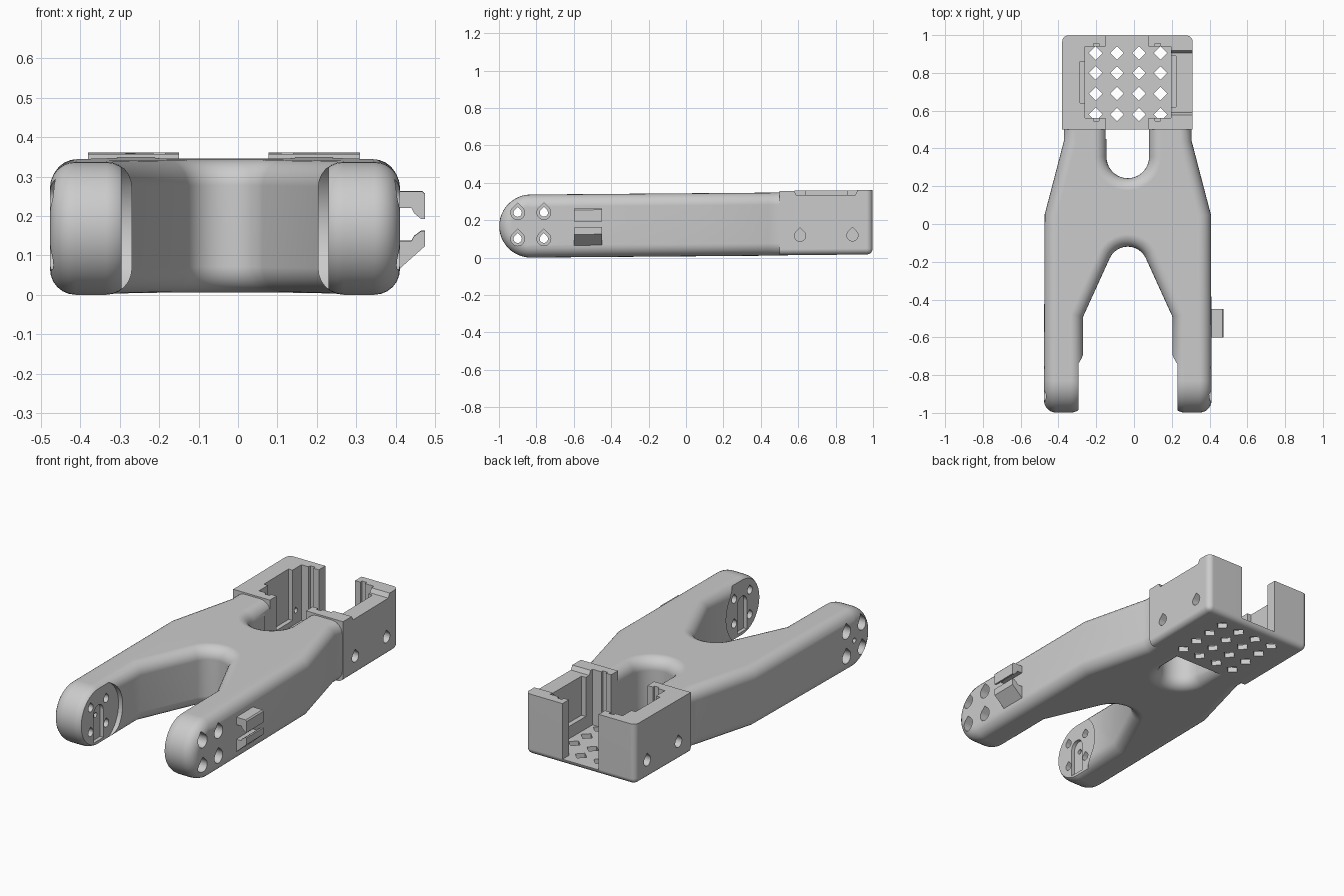
import bpy, bmesh, math

if "Cube" in bpy.data.objects:
    bpy.data.objects.remove(bpy.data.objects["Cube"])

C = -0.033           # centre line of the body in x
H = 0.337            # body thickness
R = H / 2
PIVOT = -0.83        # y of the fork pivot


def to_object(bm, name):
    bmesh.ops.recalc_face_normals(bm, faces=bm.faces[:])
    me = bpy.data.meshes.new(name)
    bm.to_mesh(me)
    bm.free()
    ob = bpy.data.objects.new(name, me)
    bpy.context.collection.objects.link(ob)
    return ob


def prism_bm(pts, axis, a, b):
    """Extrude a 2D outline along an axis from a to b."""
    place = {'x': lambda p, t: (t, p[0], p[1]),
             'y': lambda p, t: (p[0], t, p[1]),
             'z': lambda p, t: (p[0], p[1], t)}[axis]
    bm = bmesh.new()
    lo = [bm.verts.new(place(p, a)) for p in pts]
    hi = [bm.verts.new(place(p, b)) for p in pts]
    bm.faces.new(lo)
    bm.faces.new(hi)
    n = len(pts)
    for i in range(n):
        j = (i + 1) % n
        bm.faces.new((lo[i], lo[j], hi[j], hi[i]))
    return bm


def prism(name, pts, axis, a, b):
    return to_object(prism_bm(pts, axis, a, b), name)


def rect(x0, x1, y0, y1):
    return [(x0, y0), (x1, y0), (x1, y1), (x0, y1)]


def arc(cx, cy, r, a0, a1, n):
    return [(cx + r * math.cos(math.radians(a0 + (a1 - a0) * i / n)),
             cy + r * math.sin(math.radians(a0 + (a1 - a0) * i / n))) for i in range(n + 1)]


def teardrop(cy, cz, r):
    return arc(cy, cz, r, 135, 405, 18) + [(cy, cz + r * 1.414)]


def apply(ob, mod):
    bpy.context.view_layer.objects.active = ob
    bpy.ops.object.modifier_apply(modifier=mod.name)


def boolean(ob, other, op='DIFFERENCE'):
    m = ob.modifiers.new("bool", 'BOOLEAN')
    m.operation, m.solver, m.object = op, 'EXACT', other
    apply(ob, m)
    bpy.data.objects.remove(other)


# Forked body: plan outline, with the two leg ends closed by half cylinders
right = [(0.338, 0.6), (0.338, 0.44), (0.44, 0.05), (0.444, PIVOT), (0.236, PIVOT), (0.236, -0.49)]
outline = (right + arc(0, -0.225, 0.105, 25, 155, 16)
           + [(-x, y) for x, y in reversed(right)]
           + [(-0.1125, 0.6)] + arc(0, 0.355, 0.1125, 180, 360, 20) + [(0.1125, 0.6)])
bm = bmesh.new()
cols = []
for x, y in outline:
    if y == PIVOT:
        side = [(PIVOT + py, R + pz) for py, pz in arc(0, 0, R, -90, -270, 24)]
    else:
        side = [(y, 0), (y, H)]
    cols.append([bm.verts.new((x + C, py, pz)) for py, pz in side])
bm.faces.new([c[0] for c in cols])
bm.faces.new([c[-1] for c in cols])
for i, p in enumerate(cols):
    q = cols[(i + 1) % len(cols)]
    if len(p) > 2 and len(q) > 2:
        for k in range(len(p) - 1):
            bm.faces.new((p[k], q[k], q[k + 1], p[k + 1]))
    else:
        bm.faces.new(p + q[::-1])
body = to_object(bm, "forked_arm_body")
bev = body.modifiers.new("round", 'BEVEL')
bev.width, bev.segments, bev.limit_method = 0.065, 6, 'ANGLE'
bev.angle_limit = math.radians(40)
bev.use_clamp_overlap = False
apply(body, bev)

# Motor box at the back, rounded along the bottom and back corners
bm = prism_bm(rect(C - 0.347, C + 0.343, 0.5, 0.998), 'z', 0.002, 0.346)
edges = []
for e in bm.edges:
    a, b = (v.co for v in e.verts)
    bottom = a.z < 0.01 and b.z < 0.01 and not (a.y < 0.51 and b.y < 0.51)
    corner = a.y > 0.9 and b.y > 0.9 and abs(a.x - b.x) < 0.01
    if bottom or corner:
        edges.append(e)
bmesh.ops.bevel(bm, geom=edges, offset=0.032, segments=5, profile=0.5, affect='EDGES')
boolean(body, to_object(bm, "motor_box"), 'UNION')

# Box pocket, back opening, side notch, wall slots and corner grooves
FLOOR = 0.03
for x0, x1, y0, y1, z in ((-0.26, 0.195, 0.56, 0.94, FLOOR),
                          (-0.15, 0.0775, 0.45, 1.1, FLOOR),
                          (-0.285, -0.2, 0.64, 0.86, 0.06),
                          (0.1, 0.222, 0.62, 0.89, 0.1),
                          (-0.215, -0.185, 0.545, 0.956, 0.06),
                          (0.11, 0.14, 0.545, 0.956, 0.06)):
    boolean(body, prism("pocket_cut", rect(x0, x1, y0, y1), 'z', z, 0.5))
boolean(body, prism("rim_cut", [(0.565, 0.37), (0.59, 0.322), (0.905, 0.322), (0.93, 0.37)],
                    'x', 0.18, 0.4))

# Diamond vents in the floor
for x in (-0.203, -0.09, 0.026, 0.14):
    for y in (0.905, 0.8, 0.69, 0.58):
        boolean(body, prism("vent_cut", arc(x, y, 0.036, 0, 270, 3), 'z', -0.1, FLOOR + 0.02))

# Fork ends: round recess, horn slot and bolt holes, the same on both legs
for s in (-1, 1):
    def span(a, b):
        return C + s * a, C + s * b
    boolean(body, prism("recess_cut", arc(PIVOT, R, 0.18, 0, 352.5, 47), 'x', *span(0.15, 0.262)))
    slot = arc(PIVOT, R + 0.02, 0.043, 0, 180, 14) + [(PIVOT - 0.043, 0.03), (PIVOT + 0.043, 0.03)]
    boolean(body, prism("horn_cut", slot, 'x', *span(0.2, 0.282)))
    for y in (-0.9, -0.76):
        for z in (0.1, 0.24):
            boolean(body, prism("bolt_cut", teardrop(y, z, 0.022), 'x', *span(0.2, 0.5)))
            boolean(body, prism("head_cut", teardrop(y, z, 0.037), 'x', *span(0.32, 0.5)))
    # Screw holes in the box walls
    for y in (0.61, 0.89):
        boolean(body, prism("screw_cut", teardrop(y, 0.105, 0.03), 'x', *span(0.29, 0.5)))
        if s < 0:
            boolean(body, prism("screw_cut", teardrop(y, 0.105, 0.014), 'x', *span(0.2, 0.5)))
boolean(body, prism("pin_cut", arc(PIVOT, R, 0.014, 0, 345, 23), 'x', C - 0.5, C - 0.2))

# Cable clip: two facing hooks on the right leg
hooks = {
    "cable_clip_upper": [(0.40, 0.26), (0.468, 0.26), (0.475, 0.253), (0.475, 0.19),
                         (0.465, 0.19), (0.447, 0.205), (0.44, 0.218), (0.40, 0.218)],
    "cable_clip_lower": [(0.40, 0.055), (0.475, 0.122), (0.475, 0.16), (0.465, 0.16),
                         (0.447, 0.147), (0.44, 0.135), (0.40, 0.135)],
}
parts = [body] + [prism(n, p, 'y', -0.6, -0.45) for n, p in hooks.items()]

# Slight rise of the whole arm towards the back, then smooth shading
for ob in parts:
    for v in ob.data.vertices:
        v.co.z += 0.008 * max(0, v.co.y - PIVOT)
    bpy.ops.object.select_all(action='DESELECT')
    ob.select_set(True)
    bpy.context.view_layer.objects.active = ob
    bpy.ops.object.shade_smooth_by_angle(angle=math.radians(32))
    wn = ob.modifiers.new("weighted", 'WEIGHTED_NORMAL')
    wn.keep_sharp = True
